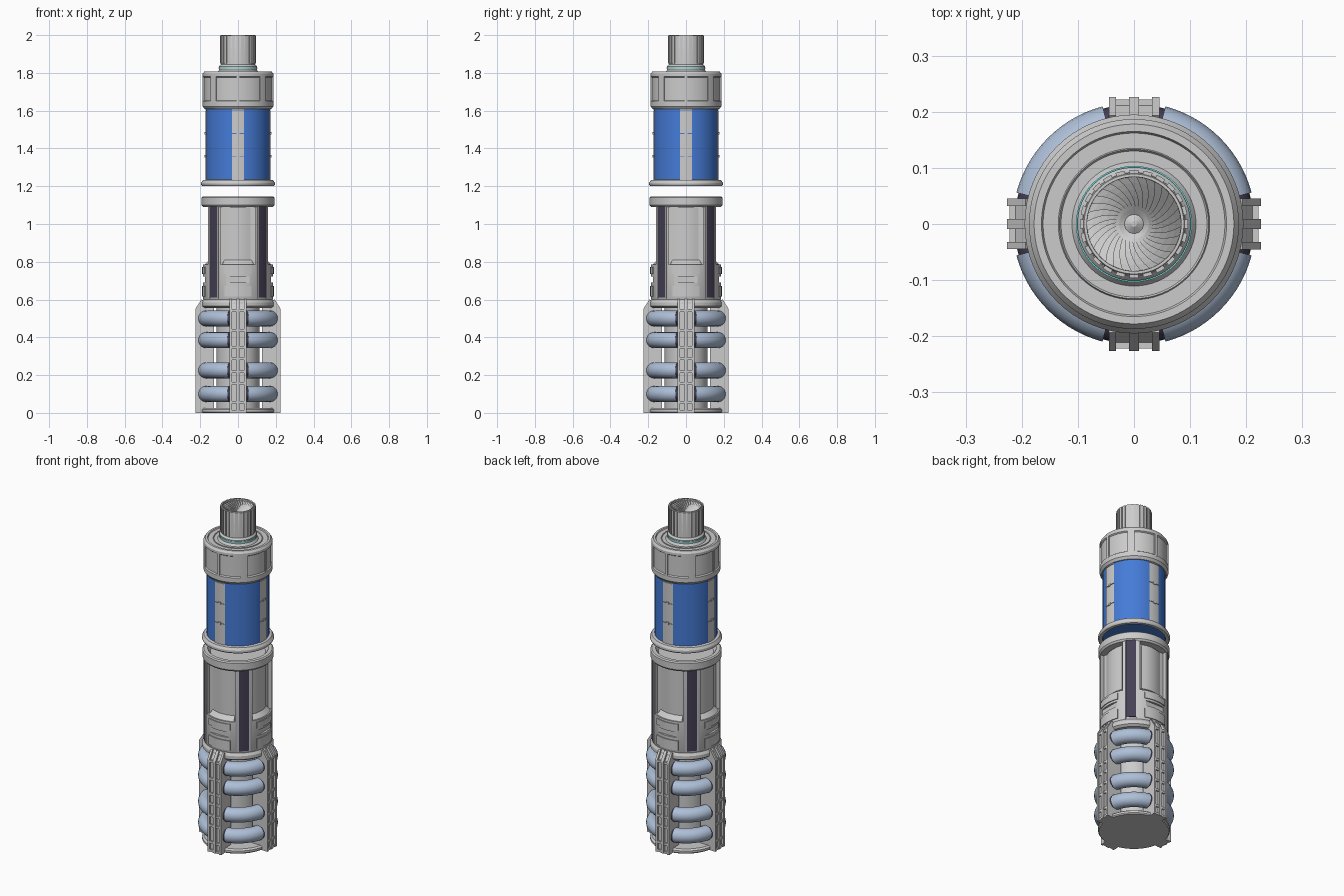
import bpy, bmesh
from math import sin, cos, pi, radians
from mathutils import Matrix, Vector

if "Cube" in bpy.data.objects:
    bpy.data.objects.remove(bpy.data.objects["Cube"])

QUAD = (0, 90, 180, 270)


def material(name, rgb):
    m = bpy.data.materials.new(name)
    m.diffuse_color = (*rgb, 1)
    m.use_nodes = True
    m.node_tree.nodes["Principled BSDF"].inputs["Base Color"].default_value = m.diffuse_color
    return m


BLUE = material("blue", (0.06, 0.2, 0.68))
STEEL = material("steel_blue", (0.42, 0.52, 0.68))
DARK = material("dark", (0.06, 0.05, 0.09))
CYAN = material("cyan", (0.2, 0.85, 0.85))


def finish(bm, name, mat=None, smooth=True):
    bmesh.ops.recalc_face_normals(bm, faces=bm.faces)
    me = bpy.data.meshes.new(name)
    bm.to_mesh(me)
    bm.free()
    ob = bpy.data.objects.new(name, me)
    bpy.context.collection.objects.link(ob)
    if mat:
        me.materials.append(mat)
    if smooth:
        bpy.ops.object.select_all(action='DESELECT')
        ob.select_set(True)
        bpy.context.view_layer.objects.active = ob
        bpy.ops.object.shade_smooth_by_angle(angle=radians(30))
    return ob


def lathe(name, profile, mat=None, n=64):
    """Spin an (r, z) profile round the z axis; points at r = 0 become poles."""
    bm = bmesh.new()
    vs = [bm.verts.new((r, 0, z)) for r, z in profile]
    es = [bm.edges.new(p) for p in zip(vs, vs[1:])]
    bmesh.ops.spin(bm, geom=vs + es, cent=(0, 0, 0), axis=(0, 0, 1), angle=2 * pi, steps=n, use_duplicate=False)
    bmesh.ops.remove_doubles(bm, verts=bm.verts, dist=1e-5)
    return finish(bm, name, mat)


def add_box(bm, x, y, z, angle=0):
    """Box from (min, max) ranges, turned round z; x points outward at angle 0."""
    size = [b - a for a, b in (x, y, z)]
    mid = Vector([(a + b) / 2 for a, b in (x, y, z)])
    m = Matrix.Rotation(radians(angle), 4, 'Z') @ Matrix.Translation(mid) @ Matrix.Diagonal((*size, 1))
    bmesh.ops.create_cube(bm, size=1, matrix=m)


def sweep(bm, section, mid, half, steps):
    """Sweep a closed (r, z) section along an arc centred on angle mid."""
    rings = []
    for i in range(steps + 1):
        a = radians(mid - half + 2 * half * i / steps)
        rings.append([bm.verts.new((r * cos(a), r * sin(a), z)) for r, z in section])
    k = len(section)
    for p, q in zip(rings, rings[1:]):
        for j in range(k):
            bm.faces.new((p[j], p[(j + 1) % k], q[(j + 1) % k], q[j]))
    bm.faces.new(rings[0])
    bm.faces.new(rings[-1])


def blocks(name, r, z, half, angles, mat=None, steps=6):
    """Curved blocks repeated at the given angles."""
    bm = bmesh.new()
    for a in angles:
        sweep(bm, [(r[0], z[0]), (r[1], z[0]), (r[1], z[1]), (r[0], z[1])], a, half, steps)
    return finish(bm, name, mat)


# Pommel: core, end cap and collar
lathe("pommel_core", [(0, 0.01), (0.113, 0.01), (0.113, 0.57), (0, 0.57)])
lathe("end_cap", [(0, 0), (0.19, 0), (0.195, 0.006), (0.195, 0.018), (0.185, 0.026), (0, 0.026)])
lathe("pommel_collar", [(0, 0.555), (0.18, 0.555), (0.194, 0.565), (0.194, 0.585), (0.185, 0.6), (0, 0.6)])

# Four fins with chamfered tops, ridges and rungs
bm = bmesh.new()
for q in QUAD:
    rot = Matrix.Rotation(radians(q), 3, 'Z')
    outline = [(0.127, 0), (0.214, 0), (0.214, 0.545), (0.18, 0.6), (0.127, 0.6)]
    for w, pts in ((0.043, outline),
                   *[((a, b), [(0.2, 0), (0.226, 0), (0.226, 0.55), (0.193, 0.602), (0.18, 0.59)])
                     for a, b in ((-0.045, -0.032), (-0.009, 0.009), (0.032, 0.045))]):
        y0, y1 = w if isinstance(w, tuple) else (-w, w)
        sides = [[bm.verts.new(rot @ Vector((x, y, z))) for x, z in pts] for y in (y0, y1)]
        bm.faces.new(sides[0])
        bm.faces.new(sides[1])
        for j in range(len(pts)):
            k = (j + 1) % len(pts)
            bm.faces.new((sides[0][j], sides[0][k], sides[1][k], sides[1][j]))
    for z in (0.0, 0.05, 0.15, 0.21, 0.28, 0.34, 0.43, 0.535):
        add_box(bm, (0.2, 0.222), (-0.04, 0.04), (z, z + 0.014), q)
finish(bm, "fins", smooth=False)

# Coil segments between fins, with dark end collars
coils, cuffs = bmesh.new(), bmesh.new()
for z in (0.1, 0.225, 0.385, 0.5):
    def circle(rad):
        return [(0.175 + rad * cos(2 * pi * i / 20), z + rad * sin(2 * pi * i / 20)) for i in range(20)]
    for q in QUAD:
        sweep(coils, circle(0.042), q + 45, 30, 14)
        for s in (-1, 1):
            sweep(cuffs, circle(0.038), q + 45 + s * 31, 1.8, 1)
finish(coils, "coil_segments", STEEL)
finish(cuffs, "coil_cuffs", DARK)

# Grip shell with four windows and slots cut out
grip = lathe("grip_shell", [(0, 0.595), (0.18, 0.595), (0.185, 0.605), (0.185, 1.09), (0.193, 1.1),
                            (0.193, 1.14), (0.186, 1.146), (0.165, 1.146), (0.15, 1.125), (0, 1.125)], n=96)
bm = bmesh.new()
for q in QUAD:
    add_box(bm, (0.135, 0.25), (-0.093, 0.093), (0.785, 1.09), q)
    add_box(bm, (0.172, 0.25), (-0.062, 0.062), (0.69, 0.722), q)
cutter = finish(bm, "grip_cutter", smooth=False)
cutter.hide_render = True
mod = grip.modifiers.new("windows", 'BOOLEAN')
mod.object, mod.solver = cutter, 'EXACT'
bpy.context.view_layer.objects.active = grip
grip.select_set(True)
bpy.ops.object.modifier_move_to_index(modifier="windows", index=0)
bpy.ops.object.modifier_apply(modifier="windows")
bpy.data.objects.remove(cutter)

# Window panels, sloped sills, dark strips and lower pads
blocks("window_panels", (0.13, 0.15), (0.785, 1.088), 35, QUAD)
blocks("window_insets", (0.14, 0.155), (0.81, 1.082), 25, QUAD)
bm = bmesh.new()
for q in QUAD:
    sweep(bm, [(0.14, 0.78), (0.183, 0.78), (0.152, 0.81), (0.14, 0.81)], q, 28, 8)
finish(bm, "window_sills")
blocks("grip_strips", (0.17, 0.188), (0.612, 1.136), 8.5, [q + 45 for q in QUAD], DARK)
blocks("strip_frames", (0.17, 0.188), (0.605, 1.14), 1.2, [q + 45 + s * 10 for q in QUAD for s in (-1, 1)], None, 1)
blocks("grip_pads_upper", (0.175, 0.19), (0.735, 0.772), 22, QUAD)
blocks("grip_pads_lower", (0.175, 0.19), (0.615, 0.672), 22, QUAD)

# Floating upper section: rim, blue chamber and its rails
lathe("lower_rim", [(0.172, 1.2), (0.19, 1.2), (0.195, 1.208), (0.195, 1.218), (0.186, 1.232), (0.168, 1.235), (0.172, 1.2)])
lathe("blue_chamber", [(0, 1.205), (0.17, 1.205), (0.17, 1.62), (0, 1.62)], BLUE)
bm = bmesh.new()
for z0, z1 in ((1.23, 1.357), (1.361, 1.477), (1.481, 1.6), (1.603, 1.615)):
    for q in QUAD:
        sweep(bm, [(0.16, z0), (0.173, z0), (0.173, z1), (0.16, z1)], q, 10.8, 4)
finish(bm, "chamber_rails")
blocks("rail_studs", (0.165, 0.177), (1.353, 1.366), 3, QUAD, None, 1)
blocks("rail_studs_upper", (0.165, 0.177), (1.473, 1.486), 3, QUAD, None, 1)

# Emitter collar with eight framed panels
lathe("emitter_collar", [(0, 1.608), (0.176, 1.608), (0.187, 1.622), (0.187, 1.65), (0.18, 1.655), (0.18, 1.775),
                         (0.187, 1.78), (0.187, 1.795), (0.178, 1.808), (0.165, 1.808), (0.162, 1.802),
                         (0.135, 1.802), (0.133, 1.806), (0.13, 1.802), (0, 1.802)], n=96)
blocks("collar_ribs_narrow", (0.17, 0.187), (1.645, 1.785), 2.5, QUAD, None, 2)
blocks("collar_ribs_wide", (0.17, 0.187), (1.645, 1.785), 6, [q + 45 for q in QUAD], None, 3)

# Nozzle: neck, glowing ring, fluted tube
lathe("nozzle_neck", [(0, 1.8), (0.112, 1.8), (0.101, 1.815), (0.101, 1.835), (0.092, 1.845), (0, 1.845)])
lathe("glow_ring", [(0.1, 1.822), (0.1035, 1.822), (0.1035, 1.828), (0.1, 1.828), (0.1, 1.822)], CYAN)
lathe("nozzle_tube", [(0, 1.84), (0.091, 1.84), (0.091, 1.996), (0.089, 2.0), (0.084, 2.0), (0.082, 1.92), (0, 1.92)])
blocks("nozzle_flutes", (0.085, 0.0965), (1.85, 1.998), 5, [i * 15 for i in range(24)], None, 2)

# Spiral fan inside the nozzle mouth
bm = bmesh.new()
N, S = 32, 6
for i in range(N):
    rows = []
    for j in range(S + 1):
        t = j / S
        r, z = 0.015 + 0.07 * t, 1.945 + 0.04 * t
        a = 2 * pi * i / N + 0.55 * t
        b = a + 2 * pi / N
        rows.append([bm.verts.new((r * cos(g), r * sin(g), z + dz))
                     for g, dz in ((a, 0), (b, 0.012 * t), (b, 0))])
    for p, q in zip(rows, rows[1:]):
        bm.faces.new((p[0], p[1], q[1], q[0]))
        bm.faces.new((p[1], p[2], q[2], q[1]))
finish(bm, "nozzle_fan", smooth=False)
lathe("fan_hub", [(0, 1.93), (0.017, 1.93), (0.017, 1.947), (0.005, 1.955), (0, 1.955)], n=24)
